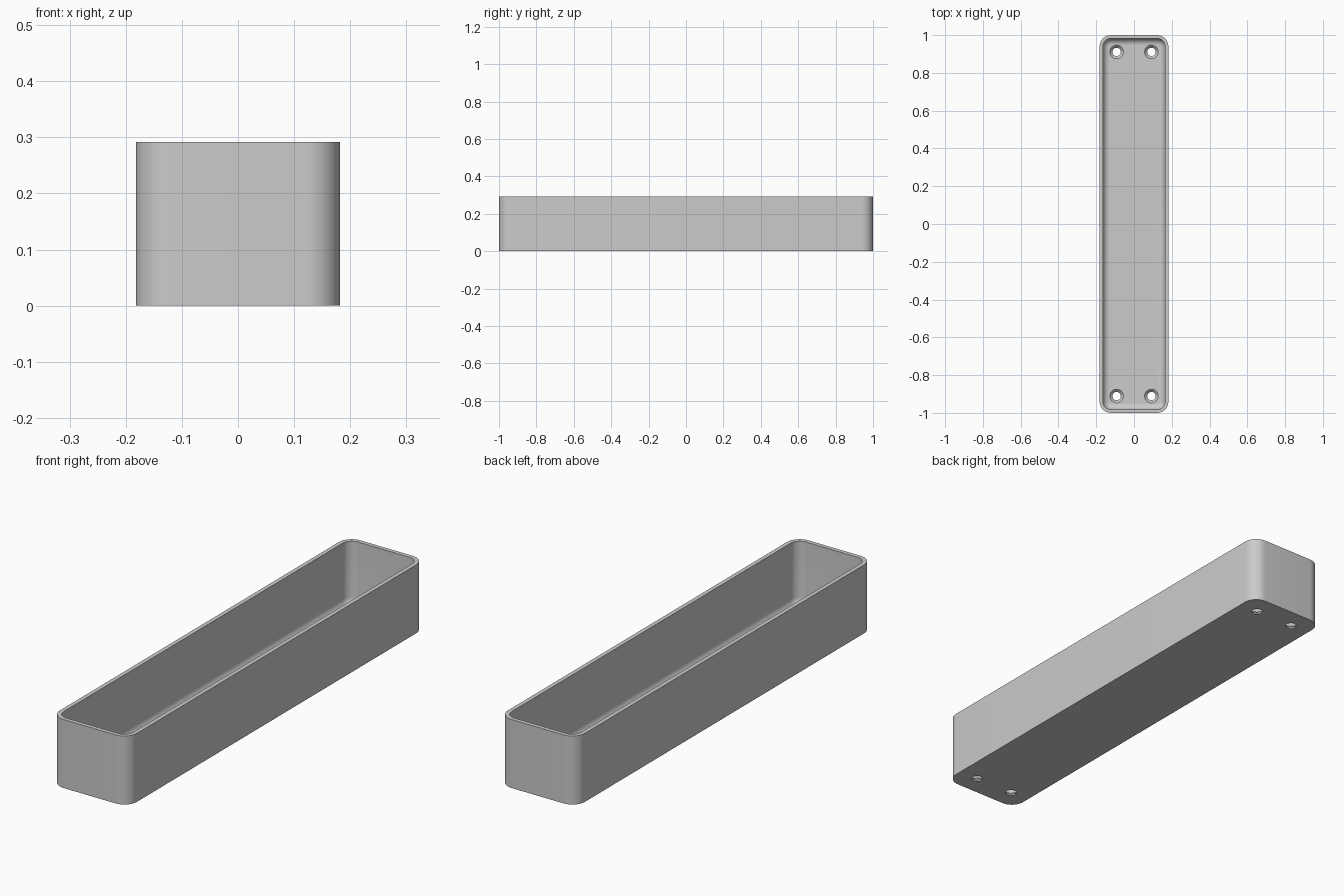
import bpy, bmesh
from math import sin, cos, pi, radians

cube = bpy.data.objects.get("Cube")
if cube:
    bpy.data.objects.remove(cube)

WIDTH, LENGTH, HEIGHT = 0.364, 2.0, 0.292
CORNER, WALL, FLOOR, FILLET = 0.06, 0.018, 0.02, 0.034
HOLE_X, HOLE_Y, HOLE_R, SINK_R = 0.092, 0.911, 0.022, 0.036

grey = bpy.data.materials.new("plain grey")
grey.use_nodes = True
colour = (0.6, 0.6, 0.6, 1)
grey.diffuse_color = colour
grey.node_tree.nodes["Principled BSDF"].inputs["Base Color"].default_value = colour


def rounded_ring(bm, inset, z, steps=12):
    """Rounded rectangle of vertices, inset from the outer wall."""
    r = max(CORNER - inset, 0.006)
    cx, cy = WIDTH / 2 - inset - r, LENGTH / 2 - inset - r
    ring = []
    for quarter, (sx, sy) in enumerate([(1, 1), (-1, 1), (-1, -1), (1, -1)]):
        for i in range(steps + 1):
            a = (quarter + i / steps) * pi / 2
            ring.append(bm.verts.new((sx * cx + r * cos(a), sy * cy + r * sin(a), z)))
    return ring


def loft(bm, rings):
    """Skin consecutive rings and cap both ends."""
    for a, b in zip(rings, rings[1:]):
        for i in range(len(a)):
            j = (i + 1) % len(a)
            bm.faces.new((a[i], a[j], b[j], b[i]))
    bm.faces.new(rings[0][::-1])
    bm.faces.new(rings[-1])
    bmesh.ops.recalc_face_normals(bm, faces=bm.faces)


def make_object(name, bm):
    mesh = bpy.data.meshes.new(name)
    bm.to_mesh(mesh)
    bm.free()
    mesh.materials.append(grey)
    obj = bpy.data.objects.new(name, mesh)
    bpy.context.collection.objects.link(obj)
    return obj


# Open tray: outer wall, flat rim, inner wall, filleted floor
bm = bmesh.new()
profile = [(0, 0), (0, HEIGHT), (WALL, HEIGHT)]
for i in range(9):
    a = i / 8 * pi / 2
    profile.append((WALL + FILLET * (1 - cos(a)), FLOOR + FILLET * (1 - sin(a))))
loft(bm, [rounded_ring(bm, inset, z) for inset, z in profile])
tray = make_object("tray", bm)

# Countersunk screw holes through the floor
bm = bmesh.new()
sink_depth = SINK_R - HOLE_R
sections = [(HOLE_R, -0.05), (HOLE_R, FLOOR - sink_depth),
            (SINK_R, FLOOR), (SINK_R, FLOOR + 0.05)]
for x in (-HOLE_X, HOLE_X):
    for y in (-HOLE_Y, HOLE_Y):
        part = bmesh.new()
        loft(part, [[part.verts.new((x + r * cos(k * pi / 16), y + r * sin(k * pi / 16), z))
                     for k in range(32)] for r, z in sections])
        temp = bpy.data.meshes.new("hole_part")
        part.to_mesh(temp)
        part.free()
        bm.from_mesh(temp)
        bpy.data.meshes.remove(temp)
cutter = make_object("screw_hole_cutter", bm)
cutter.hide_render = True

cut = tray.modifiers.new("screw_holes", "BOOLEAN")
cut.operation = "DIFFERENCE"
cut.solver = "EXACT"
cut.object = cutter

# Bake the cut, then smooth the rounded faces
bpy.ops.object.select_all(action="DESELECT")
bpy.context.view_layer.objects.active = tray
tray.select_set(True)
bpy.ops.object.modifier_apply(modifier=cut.name)
bpy.data.objects.remove(cutter)
bpy.ops.object.shade_smooth_by_angle(angle=radians(30))
